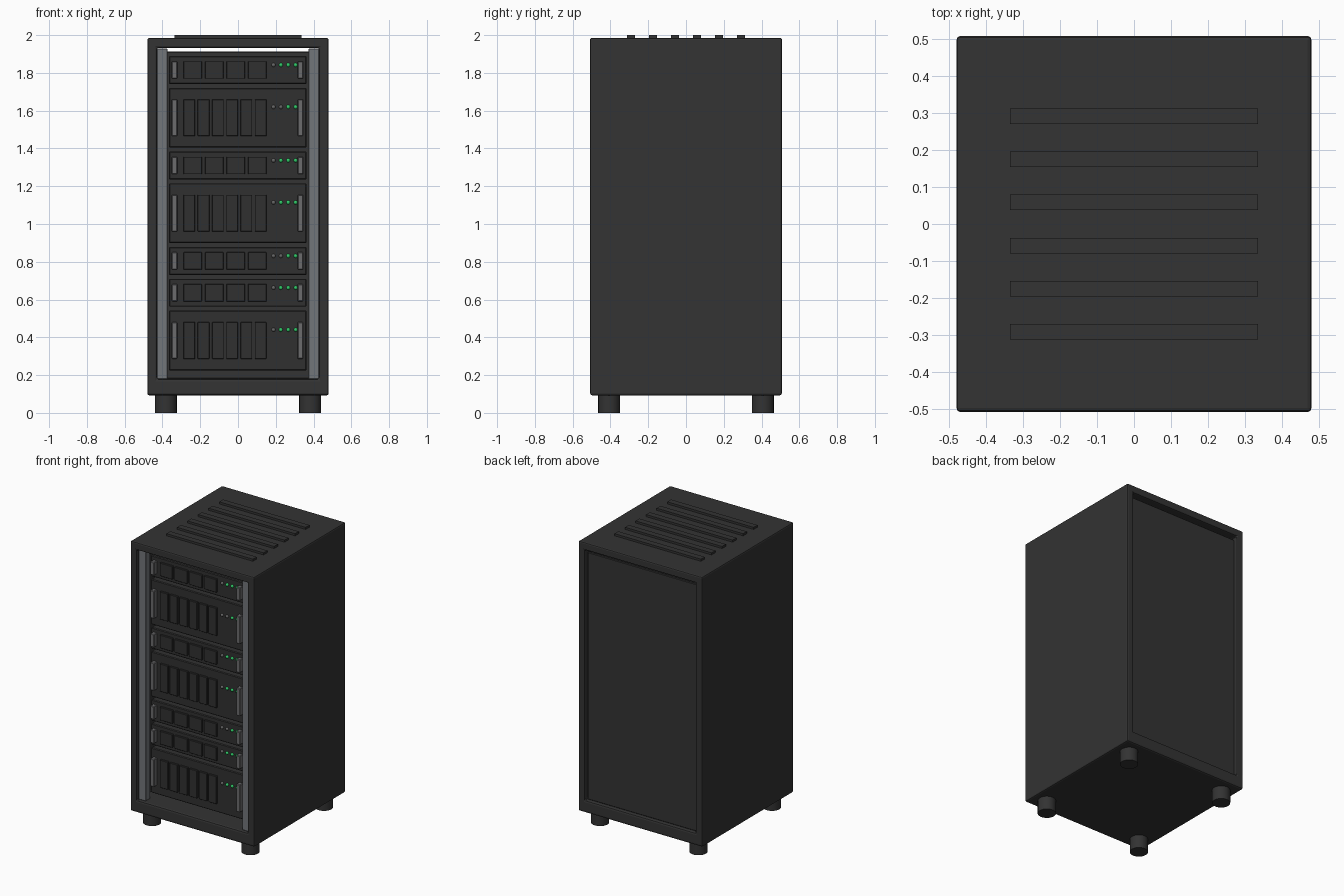
import bpy, bmesh, math
from mathutils import Matrix, Vector

if "Cube" in bpy.data.objects:
    bpy.data.objects.remove(bpy.data.objects["Cube"])


def material(name, rgb):
    m = bpy.data.materials.new(name)
    m.diffuse_color = (*rgb, 1)
    m.use_nodes = True
    m.node_tree.nodes["Principled BSDF"].inputs["Base Color"].default_value = m.diffuse_color
    return m


BODY = material("charcoal", (0.033, 0.033, 0.033))
UNIT = material("unit_black", (0.030, 0.030, 0.030))
STEEL = material("rail_steel", (0.17, 0.18, 0.195))
GRIP = material("handle_grey", (0.15, 0.15, 0.155))
GREEN = material("led_green", (0.03, 0.60, 0.14))
OFF = material("led_off", (0.13, 0.13, 0.13))


def finish(name, bm, mat, bevel=0.0, segments=1):
    bmesh.ops.recalc_face_normals(bm, faces=bm.faces)
    mesh = bpy.data.meshes.new(name)
    bm.to_mesh(mesh)
    bm.free()
    mesh.materials.append(mat)
    ob = bpy.data.objects.new(name, mesh)
    bpy.context.collection.objects.link(ob)
    if bevel:
        mod = ob.modifiers.new("bevel", 'BEVEL')
        mod.width, mod.segments = bevel, segments
        mod.limit_method = 'ANGLE'
    return ob


def box(name, mat, x0, x1, y0, y1, z0, z1, bevel=0.0, segments=1):
    bm = bmesh.new()
    size = Matrix.Diagonal((x1 - x0, y1 - y0, z1 - z0, 1))
    mid = Matrix.Translation(((x0 + x1) / 2, (y0 + y1) / 2, (z0 + z1) / 2))
    bmesh.ops.create_cube(bm, size=1, matrix=mid @ size)
    return finish(name, bm, mat, bevel, segments)


W, D, Z0, Z1 = 0.48, 0.508, 0.093, 1.985      # cabinet outside
IW, IZ0, IZ1 = 0.43, 0.18, 1.933              # opening

# Cabinet: rectangular tube, open front and back
bm = bmesh.new()
rings = []
for y in (-D, D):
    outer = [(-W, Z0), (W, Z0), (W, Z1), (-W, Z1)]
    inner = [(-IW, IZ0), (IW, IZ0), (IW, IZ1), (-IW, IZ1)]
    rings.append([[bm.verts.new((x, y, z)) for x, z in loop] for loop in (outer, inner)])
(fo, fi), (bo, bi) = rings
for i in range(4):
    j = (i + 1) % 4
    for a, b in ((fo, fi), (bo, bi), (fo, bo), (fi, bi)):
        bm.faces.new((a[i], a[j], b[j], b[i]))
finish("cabinet_frame", bm, BODY, 0.01, 2)

# Recessed rear panel with a slit above it
box("rear_panel", BODY, -0.425, 0.425, 0.465, 0.485, IZ0, 1.913, 0.004)

# Raised roof vents
for i in range(6):
    y = -0.292 + i * 0.1168
    box("roof_vent", BODY, -0.335, 0.335, y - 0.021, y + 0.021, 1.98, 2.0)

# Feet
for x in (-0.382, 0.382):
    for y in (-0.407, 0.407):
        bm = bmesh.new()
        bmesh.ops.create_cone(bm, cap_ends=True, segments=24, radius1=0.058, radius2=0.058,
                              depth=0.1, matrix=Matrix.Translation((x, y, 0.05)))
        for f in bm.faces:
            f.smooth = len(f.verts) == 4
        finish("foot", bm, BODY)

# Front mounting rails
for s in (-1, 1):
    a, b = sorted((s * 0.374, s * 0.43))
    box("mounting_rail", STEEL, a, b, -0.488, -0.44, IZ0, IZ1 - 0.003, 0.003)

FRONT = -0.44


def rack_unit(z, slots, leds):
    """One server: case, drive bays, two handles and a row of lamps."""
    h = 0.1685 * slots - 0.0205
    mid = z + h / 2
    half = 0.046 if slots == 1 else 0.097
    box("server_case", UNIT, -0.366, 0.363, FRONT, 0.40, z, z + h, 0.005)
    # drive bays
    count, width = (4, 0.098) if slots == 1 else (6, 0.062)
    pitch = (0.44 - width) / (count - 1)
    for i in range(count):
        x = -0.289 + i * pitch
        box("drive_bay", UNIT, x, x + width, FRONT - 0.014, FRONT + 0.01,
            mid - half, mid + half, 0.002)
    # handles
    for x in (-0.336, 0.330):
        box("handle", GRIP, x - 0.015, x + 0.015, FRONT - 0.032, FRONT + 0.005,
            mid - half, mid + half, 0.004)
    # status lamps
    for i, c in enumerate(leds):
        bm = bmesh.new()
        place = Matrix.Translation((0.188 + i * 0.039, FRONT - 0.004, mid + 0.18 * h))
        bmesh.ops.create_uvsphere(bm, u_segments=10, v_segments=6, radius=0.011, matrix=place)
        for f in bm.faces:
            f.smooth = True
        finish("status_lamp", bm, GREEN if c == "g" else OFF)


# Stack of servers, bottom to top
z = 0.225
for slots, leds in ((2, "oggg"), (1, "oggg"), (1, "oogg"), (2, "oggg"),
                    (1, "oggg"), (2, "oogg"), (1, "oggg")):
    rack_unit(z, slots, leds)
    z += 0.1685 * slots
